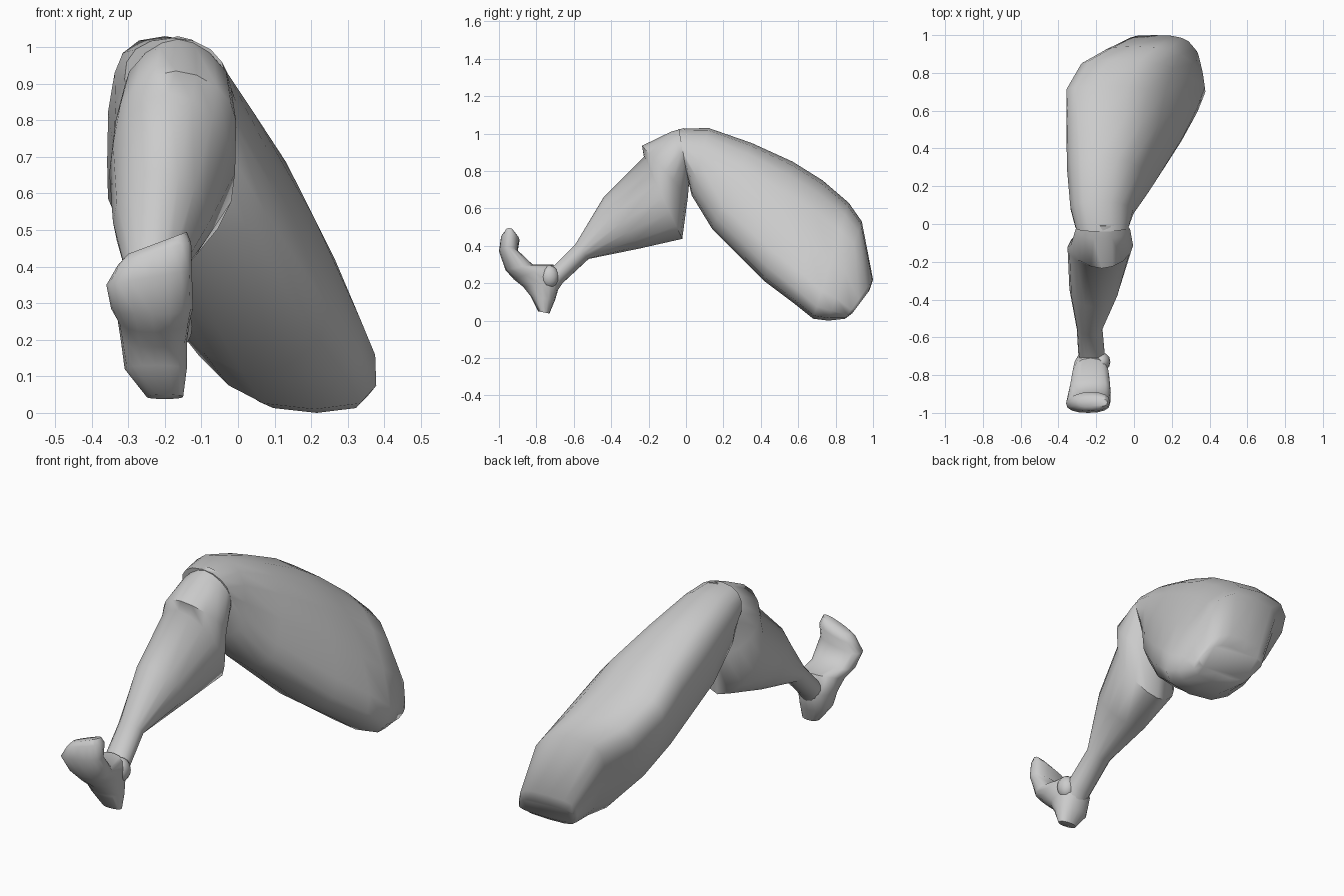
import bpy, bmesh, math
from mathutils import Vector

SIDES = 16


def power(v, n):
    return math.copysign(abs(v) ** (2 / n), v)


def smooth(obj, angle=60):
    bpy.ops.object.select_all(action='DESELECT')
    obj.select_set(True)
    bpy.context.view_layer.objects.active = obj
    bpy.ops.object.shade_smooth_by_angle(angle=math.radians(angle))


def loft(name, sections, n_start, n_end):
    """Skin through sections (upper y, z, lower y, z, centre x, half width, lean in x, side tilt in z).
    The boxiness of the outline runs from n_start to n_end."""
    bm = bmesh.new()
    rings = []
    for k, (uy, uz, dy, dz, cx, w, lean, tilt) in enumerate(sections):
        n = n_start + (n_end - n_start) * k / (len(sections) - 1)
        up, low = Vector((cx - lean, uy, uz)), Vector((cx + lean, dy, dz))
        mid, half = (up + low) / 2, (up - low) / 2
        side = Vector((w, 0, tilt))
        ring = []
        for i in range(SIDES):
            a = 2 * math.pi * i / SIDES
            ring.append(bm.verts.new(mid + half * power(math.cos(a), n) + side * power(math.sin(a), n)))
        rings.append(ring)
    for r, s in zip(rings, rings[1:]):
        for i in range(SIDES):
            j = (i + 1) % SIDES
            bm.faces.new((r[i], r[j], s[j], s[i]))
    bm.faces.new(rings[0])
    bm.faces.new(rings[-1])
    bmesh.ops.recalc_face_normals(bm, faces=bm.faces)
    mesh = bpy.data.meshes.new(name)
    bm.to_mesh(mesh)
    bm.free()
    obj = bpy.data.objects.new(name, mesh)
    bpy.context.collection.objects.link(obj)
    smooth(obj)
    return obj


# Thigh, from the knee back to the cut hip end
loft("thigh", [
    (-0.04, 1.025, 0.00, 0.80, -0.17, 0.14, 0.01, 0),
    (0.12, 1.03, 0.03, 0.67, -0.17, 0.165, 0.03, 0),
    (0.35, 0.95, 0.14, 0.49, -0.13, 0.21, 0.06, 0),
    (0.57, 0.85, 0.42, 0.21, -0.05, 0.26, 0.13, 0),
    (0.73, 0.75, 0.58, 0.09, -0.01, 0.275, 0.17, 0),
    (0.87, 0.63, 0.68, 0.01, 0.05, 0.255, 0.16, 0),
    (0.94, 0.53, 0.76, 0.00, 0.105, 0.21, 0.11, 0),
    (1.00, 0.22, 0.85, 0.01, 0.155, 0.17, 0.05, 0),
    (0.98, 0.16, 0.89, 0.04, 0.155, 0.16, 0.05, 0),
], 2.2, 3.4)

# Shin, starting over the kneecap, with the calf squeezed to a wedge
loft("shin", [
    (-0.01, 1.03, 0.03, 0.82, -0.165, 0.12, 0, 0),
    (-0.08, 1.01, 0.02, 0.78, -0.165, 0.145, 0, 0),
    (-0.235, 0.935, 0.01, 0.66, -0.17, 0.165, 0, 0),
    (-0.225, 0.875, -0.02, 0.437, -0.18, 0.172, 0.01, 0),
    (-0.44, 0.66, -0.25, 0.385, -0.21, 0.132, 0, 0),
    (-0.59, 0.41, -0.52, 0.33, -0.235, 0.068, 0, 0),
    (-0.71, 0.29, -0.66, 0.20, -0.225, 0.07, 0, 0),
    (-0.78, 0.24, -0.70, 0.14, -0.225, 0.06, 0, 0),
], 1.7, 2.1)

# Foot, from heel up to toes
loft("foot", [
    (-0.73, 0.038, -0.79, 0.05, -0.20, 0.05, 0, 0),
    (-0.70, 0.11, -0.83, 0.13, -0.225, 0.085, 0, 0),
    (-0.67, 0.21, -0.87, 0.18, -0.23, 0.09, 0, 0),
    (-0.71, 0.30, -0.92, 0.22, -0.23, 0.10, 0, 0),
    (-0.82, 0.30, -0.965, 0.27, -0.235, 0.112, 0, 0),
    (-0.90, 0.37, -1.00, 0.37, -0.243, 0.117, 0, 0.02),
    (-0.89, 0.43, -0.99, 0.44, -0.228, 0.10, 0, 0.03),
    (-0.92, 0.465, -0.97, 0.465, -0.22, 0.08, 0, 0.03),
], 2.2, 2.4)

# Inner ankle bone, half sunk into the foot
bpy.ops.mesh.primitive_uv_sphere_add(segments=12, ring_count=8, location=(-0.17, -0.73, 0.235))
ankle = bpy.context.object
ankle.name = "ankle_bone"
ankle.scale = (0.045, 0.05, 0.06)
smooth(ankle)
